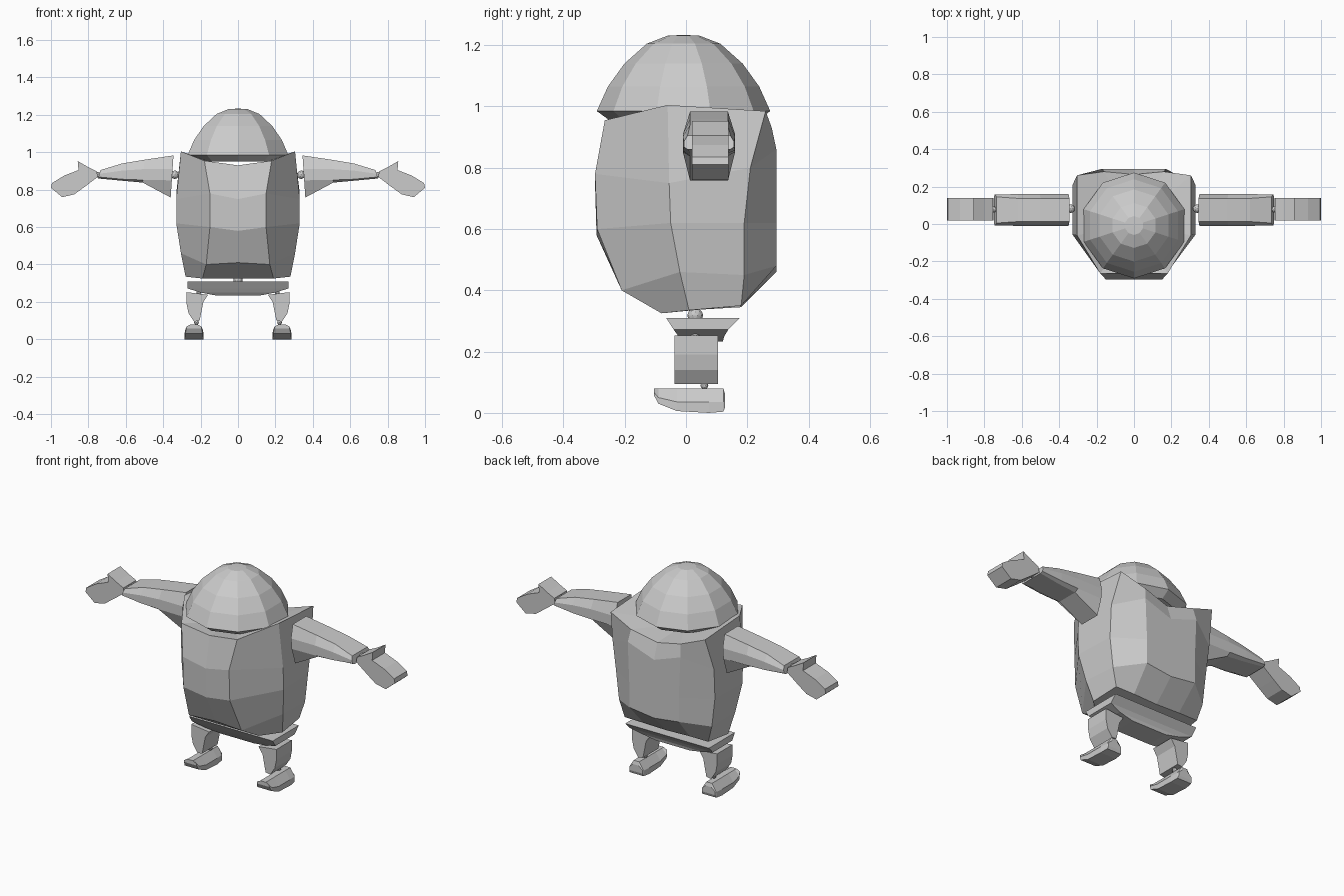
import bpy, bmesh, math
from mathutils import Vector

if "Cube" in bpy.data.objects:
    bpy.data.objects.remove(bpy.data.objects["Cube"])

grey = bpy.data.materials.new("light_grey")
grey.diffuse_color = (0.6, 0.6, 0.6, 1)
grey.use_nodes = True
grey.node_tree.nodes["Principled BSDF"].inputs["Base Color"].default_value = grey.diffuse_color


def finish(name, bm):
    bmesh.ops.remove_doubles(bm, verts=bm.verts[:], dist=0.0005)
    bmesh.ops.recalc_face_normals(bm, faces=bm.faces[:])
    me = bpy.data.meshes.new(name)
    bm.to_mesh(me)
    bm.free()
    me.materials.append(grey)
    ob = bpy.data.objects.new(name, me)
    bpy.context.collection.objects.link(ob)
    return ob


def loft(name, rings, tip=None):
    """Skin closed rings; cap both ends (last end to a tip point if given)."""
    bm = bmesh.new()
    vs = [[bm.verts.new(p) for p in r] for r in rings]
    n = len(rings[0])
    for a, b in zip(vs, vs[1:]):
        for i in range(n):
            j = (i + 1) % n
            bm.faces.new((a[i], a[j], b[j], b[i]))
    bm.faces.new(vs[0])
    if tip:
        t = bm.verts.new(tip)
        for i in range(n):
            bm.faces.new((vs[-1][i], vs[-1][(i + 1) % n], t))
    else:
        bm.faces.new(vs[-1])
    return finish(name, bm)


def slab(name, outline, y0, y1, s):
    """Extrude an x-z outline along y, on side s."""
    return loft(name, [[(s * x, y, z) for x, z in outline] for y in (y0, y1)])


def ball(name, pos, r):
    bm = bmesh.new()
    bmesh.ops.create_icosphere(bm, subdivisions=2, radius=r)
    bmesh.ops.translate(bm, verts=bm.verts[:], vec=Vector(pos))
    return finish(name, bm)


# Domed head, ten sides
profile = [(0.235, 0.95), (0.283, 0.985), (0.247, 1.065), (0.193, 1.14),
           (0.12, 1.205), (0.05, 1.232)]
loft("head", [[(r * math.sin(k * math.tau / 10), -0.008 - r * math.cos(k * math.tau / 10), z)
               for k in range(10)] for r, z in profile], (0, -0.008, 1.233))

# Torso: half columns from front centre to back centre, listed top to bottom
columns = [
    [(0, -.262, .93), (0, -.297, .75), (0, -.292, .58), (0, -.21, .41), (0, -.08, .325)],
    [(.18, -.265, .955), (.15, -.297, .78), (.15, -.29, .6), (.17, -.21, .40), (.19, -.08, .325)],
    [(.305, -.06, 1.005), (.33, -.055, .75), (.33, -.05, .62), (.305, -.02, .46), (.28, .01, .335)],
    [(.305, .26, .985), (.328, .21, .8), (.32, .19, .62), (.30, .19, .45), (.27, .18, .35)],
    [(.16, .28, .93), (.17, .295, .86), (.16, .295, .62), (.16, .295, .48), (.15, .18, .35)],
    [(0, .265, .89), (0, .295, .8), (0, .295, .6), (0, .295, .46), (0, .18, .345)],
]
rings = []
for level in reversed(range(5)):
    half = [c[level] for c in columns]
    rings.append(half + [(-x, y, z) for x, y, z in half[-2:0:-1]])
loft("torso", rings, (0, 0, 0.9))

# Pelvis tapering downwards
loft("pelvis", [[(-x, a, z), (x, a, z), (x, b, z), (-x, b, z)] for x, a, b, z in
                [(.11, -.01, .12, .233), (.20, -.025, .125, .25),
                 (.27, -.04, .138, .272), (.27, -.065, .175, .31)]])
ball("waist_joint", (0, .03, .318), .026)

# Arm sections: x at top, x at bottom, then four heights and half widths
arm = [(.345, .36, .983, .91, .85, .758, .062, .085),
       (.50, .51, .96, .91, .852, .838, .062, .085),
       (.62, .62, .94, .902, .856, .848, .062, .085),
       (.735, .748, .905, .885, .868, .86, .07, .082)]
hand = [(.75, .868), (.755, .898), (.80, .92), (.857, .953), (.853, .905),
        (.93, .875), (.995, .835), (1.0, .81), (.94, .76), (.875, .775), (.82, .815)]
leg = [(.275, .252), (.16, .238), (.185, .20), (.195, .15), (.205, .10),
       (.235, .095), (.265, .14), (.275, .19)]
# Foot sections along y: bottom, shoulder and top heights, bottom half width
foot = [(-.105, .058, .068, .08, .04), (-.09, .03, .05, .08, .047), (-.03, .006, .036, .08, .05),
        (.075, 0, .036, .08, .05), (.122, 0.004, .036, .08, .046), (.128, .02, .04, .06, .042)]

for s, side in ((1, "right"), (-1, "left")):
    secs = []
    for xt, xb, t, u, l, b, n, w in arm:
        pts = []
        for y, z in [(-n, t), (n, t), (w, u), (w, l), (n, b), (-n, b), (-w, l), (-w, u)]:
            x = xb + (xt - xb) * (z - b) / (t - b)
            pts.append((s * x, .075 + y, z))
        secs.append(pts)
    loft("arm_" + side, secs)
    slab("hand_" + side, hand, .02, .138, s)
    slab("leg_" + side, leg, -.038, .105, s)
    loft("foot_" + side, [[(s * (.235 + x), y, z) for x, z in
                           [(-w, b), (w, b), (w, m), (.018, t), (-.018, t), (-w, m)]]
                          for y, b, m, t, w in foot])
    ball("shoulder_joint_" + side, (s * .338, .082, .88), .023)
    ball("wrist_joint_" + side, (s * .748, .078, .88), .016)
    ball("hip_joint_" + side, (s * .21, .03, .253), .014)
    ball("ankle_joint_" + side, (s * .222, .06, .09), .013)
